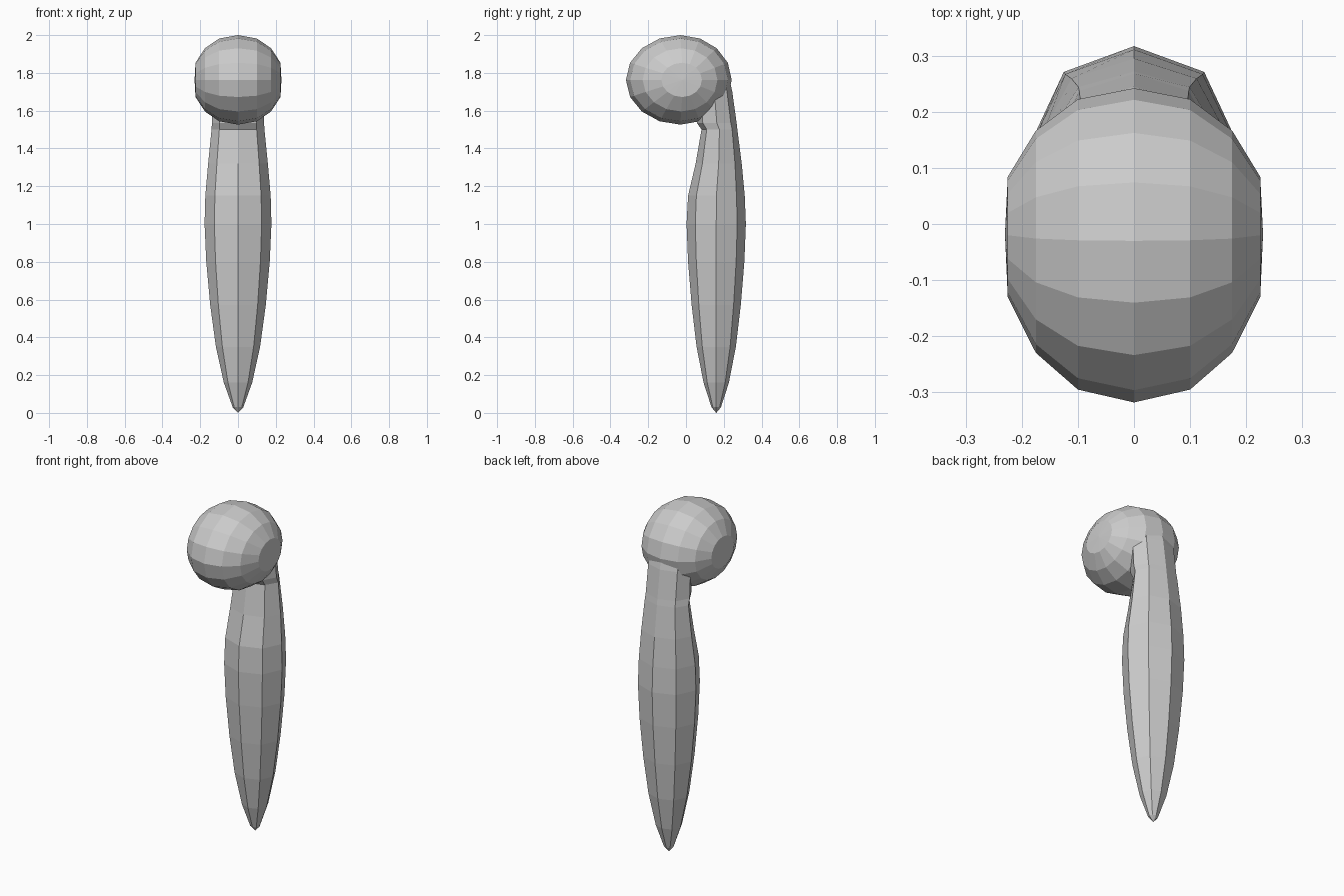
import bpy, bmesh, math

cube = bpy.data.objects.get("Cube")
if cube:
    bpy.data.objects.remove(cube, do_unlink=True)

grey = bpy.data.materials.new("plain grey")
grey.diffuse_color = (0.6, 0.6, 0.6, 1)
grey.use_nodes = True
bsdf = grey.node_tree.nodes["Principled BSDF"]
bsdf.inputs["Base Color"].default_value = (0.6, 0.6, 0.6, 1)
bsdf.inputs["Roughness"].default_value = 0.8


def loft(name, rings, start, end):
    """Skin a list of point rings and close both ends with a fan to a point."""
    bm = bmesh.new()
    loops = [[bm.verts.new(p) for p in ring] for ring in rings]
    n = len(loops[0])
    for a, b in zip(loops, loops[1:]):
        for i in range(n):
            j = (i + 1) % n
            bm.faces.new((a[i], a[j], b[j], b[i]))
    for loop, tip in ((loops[0], start), (loops[-1], end)):
        t = bm.verts.new(tip)
        for i in range(n):
            bm.faces.new((loop[i], loop[(i + 1) % n], t))
    bmesh.ops.recalc_face_normals(bm, faces=bm.faces)
    mesh = bpy.data.meshes.new(name)
    bm.to_mesh(mesh)
    bm.free()
    mesh.materials.append(grey)
    obj = bpy.data.objects.new(name, mesh)
    bpy.context.collection.objects.link(obj)
    return obj


# Head: faceted ball with its poles on the sides, a little shorter at the back
def head_ring(x, scale, yc):
    pts = []
    for i in range(16):
        a = math.tau * i / 16
        depth = 0.288 if math.cos(a) < 0 else 0.272
        pts.append((x, yc + scale * depth * math.cos(a),
                    1.763 + scale * 0.237 * math.sin(a)))
    return pts


half = [(0.1, 0.924, -0.029), (0.175, 0.707, -0.026), (0.225, 0.383, -0.02)]
sections = [(-x, s, y) for x, s, y in reversed(half)] + [(0, 1, -0.03)] + half
loft("head", [head_ring(*s) for s in sections],
     (-0.23, -0.018, 1.763), (0.23, -0.018, 1.763))

# Body: eight-sided spindle that leans forward into the head
# each section: height, centre y, radius in y, radius in x
spindle = [
    (0.03, 0.16, 0.025, 0.028), (0.16, 0.16, 0.067, 0.075),
    (0.35, 0.16, 0.104, 0.117), (0.57, 0.16, 0.130, 0.147),
    (0.80, 0.16, 0.149, 0.168), (1.00, 0.16, 0.157, 0.177),
    (1.15, 0.161, 0.150, 0.173), (1.32, 0.173, 0.122, 0.158),
    (1.50, 0.177, 0.095, 0.140), (1.535, 0.163, 0.105, 0.138),
    (1.70, 0.150, 0.095, 0.135), (1.84, 0.120, 0.095, 0.110),
]


def body_ring(z, yc, ry, rx):
    return [(rx * math.cos(math.tau * i / 8), yc + ry * math.sin(math.tau * i / 8), z)
            for i in range(8)]


loft("body", [body_ring(*s) for s in spindle], (0, 0.16, 0), (0, 0.1, 1.86))
